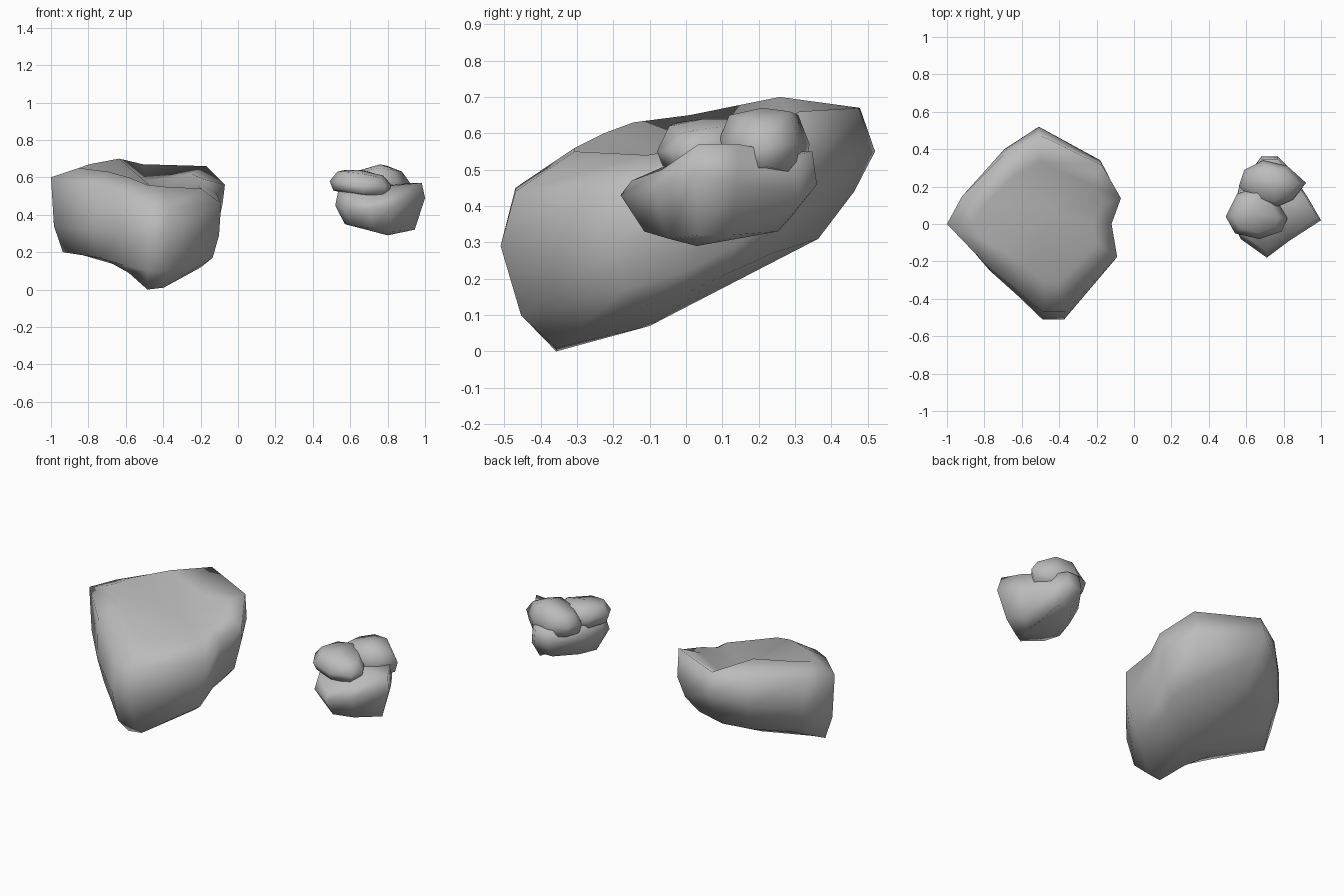
import bpy
import bmesh

if "Cube" in bpy.data.objects:
    bpy.data.objects.remove(bpy.data.objects["Cube"], do_unlink=True)

grey = bpy.data.materials.new("stone grey")
grey.use_nodes = True
colour = (0.5, 0.5, 0.5, 1)
grey.diffuse_color = colour
grey.node_tree.nodes["Principled BSDF"].inputs["Base Color"].default_value = colour


def stone(name, outline, centre, base, rings, crown):
    """Loft scaled copies of an outline, closed by a base and a crown point.

    Outline and heights are in hundredths.
    A ring is (scale_x, scale_y, shift_y, heights).
    """
    bm = bmesh.new()
    cx, cy = centre

    def vert(x, y, z):
        return bm.verts.new((x / 100, y / 100, z / 100))

    loops = []
    for scale_x, scale_y, shift, heights in rings:
        loops.append([vert(cx + (x - cx) * scale_x, cy + (y - cy) * scale_y + shift, z)
                      for (x, y), z in zip(outline, heights)])
    bottom, top = vert(*base), vert(*crown)
    count = len(outline)
    for i in range(count):
        j = (i + 1) % count
        bm.faces.new((bottom, loops[0][j], loops[0][i]))
        bm.faces.new((top, loops[-1][i], loops[-1][j]))
        for low, high in zip(loops, loops[1:]):
            bm.faces.new((low[i], low[j], high[j], high[i]))
    bmesh.ops.recalc_face_normals(bm, faces=bm.faces)
    mesh = bpy.data.meshes.new(name)
    bm.to_mesh(mesh)
    bm.free()
    mesh.materials.append(grey)
    mesh.shade_smooth()
    obj = bpy.data.objects.new(name, mesh)
    bpy.context.collection.objects.link(obj)


# Large tilted boulder with a shallow hollow on top
stone(
    "large_boulder",
    outline=[(-100, 0), (-78, -25), (-63, -38), (-49, -51), (-37, -51), (-9, -19),
             (-12, 0), (-7, 15), (-17, 34), (-51, 52), (-70, 40), (-92, 16)],
    centre=(-47, 0),
    base=(-44, -10, 7),
    rings=[
        (0.72, 0.7, 0, [19, 15, 9, 0, 1, 12, 16, 21, 27, 31, 28, 24]),
        (0.88, 0.89, 0, [20, 17, 13, 10, 10, 17, 22, 29, 37, 44, 38, 30]),
        (0.97, 1, 0, [34, 32, 30, 29, 29, 29, 36, 46, 50, 55, 48, 42]),
        (1, 0.92, 0, [60, 56, 52, 45, 44, 46, 52, 56, 66, 67, 64, 61]),
        (0.72, 0.62, 1, [65, 63, 60, 56, 55, 54, 56, 59, 62, 58, 70, 67]),
    ],
    crown=(-43, 8, 52),
)

# Small rock: broad lower block
stone(
    "small_rock_base",
    outline=[(52, 3), (57, -8), (71, -18), (83, -9), (100, 2), (93, 14),
             (82, 31), (77, 36), (68, 36), (56, 19)],
    centre=(75, 8),
    base=(80, 3, 29),
    rings=[
        (0.78, 0.75, 0, [35, 34, 33, 31, 32, 32, 33, 37, 37, 36]),
        (1, 1, 0, [45, 43, 43, 44, 49, 46, 43, 46, 46, 46]),
        (0.93, 0.92, 1, [53, 51, 47, 50, 57, 57, 54, 55, 55, 54]),
    ],
    crown=(76, 9, 55),
)

# Lumps resting on the lower block
stone(
    "small_rock_front_lump",
    outline=[(49, 4), (54, -5), (67, -8), (79, -4), (82, 3), (76, 13), (66, 20), (55, 16)],
    centre=(65, 5),
    base=(66, 6, 49),
    rings=[
        (0.88, 0.88, 0, [53, 53, 51, 50, 50, 49, 50, 52]),
        (1, 1, 0, [58, 57, 55, 55, 56, 57, 58, 58]),
        (0.74, 0.74, 0, [63, 63, 62, 60, 61, 62, 64, 64]),
    ],
    crown=(64, 5, 64),
)
stone(
    "small_rock_back_lump",
    outline=[(56, 20), (64, 12), (76, 9), (85, 13), (92, 22), (82, 31), (69, 34), (59, 29)],
    centre=(74, 21),
    base=(74, 21, 48),
    rings=[
        (0.9, 0.9, 0, [51, 50, 49, 49, 51, 49, 50, 51]),
        (1, 1, 0, [57, 57, 58, 58, 57, 57, 57, 57]),
        (0.76, 0.76, 0, [62, 63, 65, 64, 63, 66, 65, 63]),
    ],
    crown=(76, 21, 67),
)
